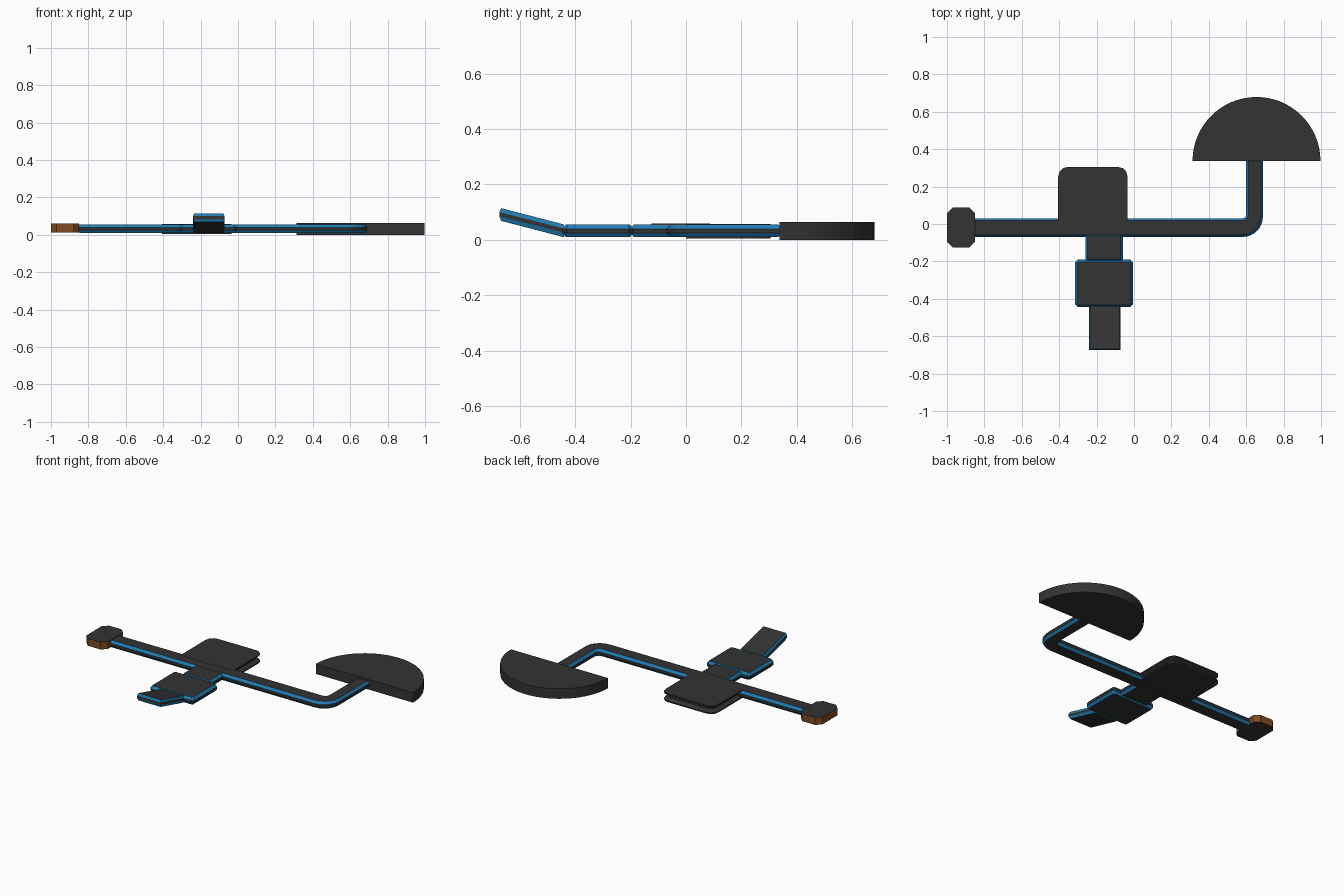
import bpy, math
from mathutils import Vector

if "Cube" in bpy.data.objects:
    bpy.data.objects.remove(bpy.data.objects["Cube"])


def material(name, rgb):
    m = bpy.data.materials.new(name)
    m.diffuse_color = (*rgb, 1)
    m.use_nodes = True
    m.node_tree.nodes["Principled BSDF"].inputs["Base Color"].default_value = m.diffuse_color
    return m


DARK = material("dark_panel", (0.035, 0.033, 0.034))
BLUE = material("blue_trim", (0.015, 0.2, 0.45))
ORANGE = material("orange_trim", (0.22, 0.07, 0.015))


def inset(points, d):
    """Move each side of a counter-clockwise outline inwards by d."""
    out, n = [], len(points)
    for i in range(n):
        a, b, c = (Vector(points[k % n]) for k in (i - 1, i, i + 1))
        e, f = (b - a).normalized(), (c - b).normalized()
        n1, n2 = Vector((-e.y, e.x)), Vector((-f.y, f.x))
        out.append(b + (n1 + n2) * d / (1 + n1.dot(n2)))
    return out


def slab(name, outline, rings, side_mats, slope=None):
    """Stack rings of (inset, z); each band between rings gets its own material."""
    n, verts = len(outline), []
    for d, z in rings:
        for p in inset(outline, d):
            lift = slope(p[1]) if slope else 0
            verts.append((p[0], p[1], z + lift))
    faces = [list(range(n))[::-1], [(len(rings) - 1) * n + i for i in range(n)]]
    mats = [DARK, DARK]
    for k, m in enumerate(side_mats):
        for i in range(n):
            j = (i + 1) % n
            faces.append([k * n + i, k * n + j, (k + 1) * n + j, (k + 1) * n + i])
            mats.append(m)
    me = bpy.data.meshes.new(name)
    me.from_pydata(verts, [], faces)
    used = [DARK, BLUE, ORANGE]
    for m in used:
        me.materials.append(m)
    for poly, m in zip(me.polygons, mats):
        poly.material_index = used.index(m)
    ob = bpy.data.objects.new(name, me)
    bpy.context.collection.objects.link(ob)
    return ob


def arc(cx, cy, r, a0, a1, n):
    return [(cx + r * math.cos(math.radians(a0 + (a1 - a0) * i / n)),
             cy + r * math.sin(math.radians(a0 + (a1 - a0) * i / n))) for i in range(n + 1)]


def box(x0, x1, y0, y1, front=0, back=0):
    """Rectangle with cut corners at the front and back ends."""
    f, b = front, back
    pts = [(x0 + f, y0), (x1 - f, y0)] + ([(x1, y0 + f)] if f else [])
    pts += [(x1, y1 - b), (x1 - b, y1)] if b else [(x1, y1)]
    pts += [(x0 + b, y1), (x0, y1 - b)] if b else [(x0, y1)]
    return pts + ([(x0, y0 + f)] if f else [])


# Bevelled section: dark top, blue chamfers, dark rim
RIM = [(0.012, 0.01), (0, 0.025), (0, 0.04), (0.012, 0.056)]
TRIM = [BLUE, DARK, BLUE]

# Long arm turning towards the half disc
arm = [(-0.86, -0.07)] + arc(0.58, 0.04, 0.11, -90, 0, 5) + [(0.69, 0.345), (0.6, 0.345)]
arm += arc(0.58, 0.05, 0.02, 0, -90, 3) + [(-0.86, 0.03)]
slab("arm", arm, RIM, TRIM)

# Neck and wide section of the front branch
slab("neck", box(-0.26, -0.06, -0.2, -0.05), RIM, TRIM)
slab("wide_section", box(-0.315, -0.005, -0.445, -0.19, 0.015, 0.015), RIM, TRIM)

# Raised ramp at the front
slab("ramp", box(-0.24, -0.072, -0.673, -0.435), [(0.006, 0.01), (0, 0.025), (0, 0.04), (0.006, 0.056)], TRIM,
     slope=lambda y: max(0, -0.445 - y) * 0.265)

# Rear block with a grooved edge
block = [(-0.405, 0.0), (-0.035, 0.0)] + arc(-0.085, 0.255, 0.05, 0, 90, 3)
block += arc(-0.355, 0.255, 0.05, 90, 180, 3)
slab("rear_block", block, [(0, 0.005), (0, 0.013), (0.022, 0.026), (0.022, 0.036), (0, 0.049), (0, 0.057)],
     [DARK] * 5)

# Orange-sided end cap
slab("end_cap", box(-1, -0.85, -0.125, 0.087, 0.03, 0.03), [(0, 0.013), (0, 0.06)], [ORANGE])

# Half disc
slab("half_disc", arc(0.655, 0.337, 0.342, 0, 180, 32), [(0, 0), (0, 0.064)], [DARK])
